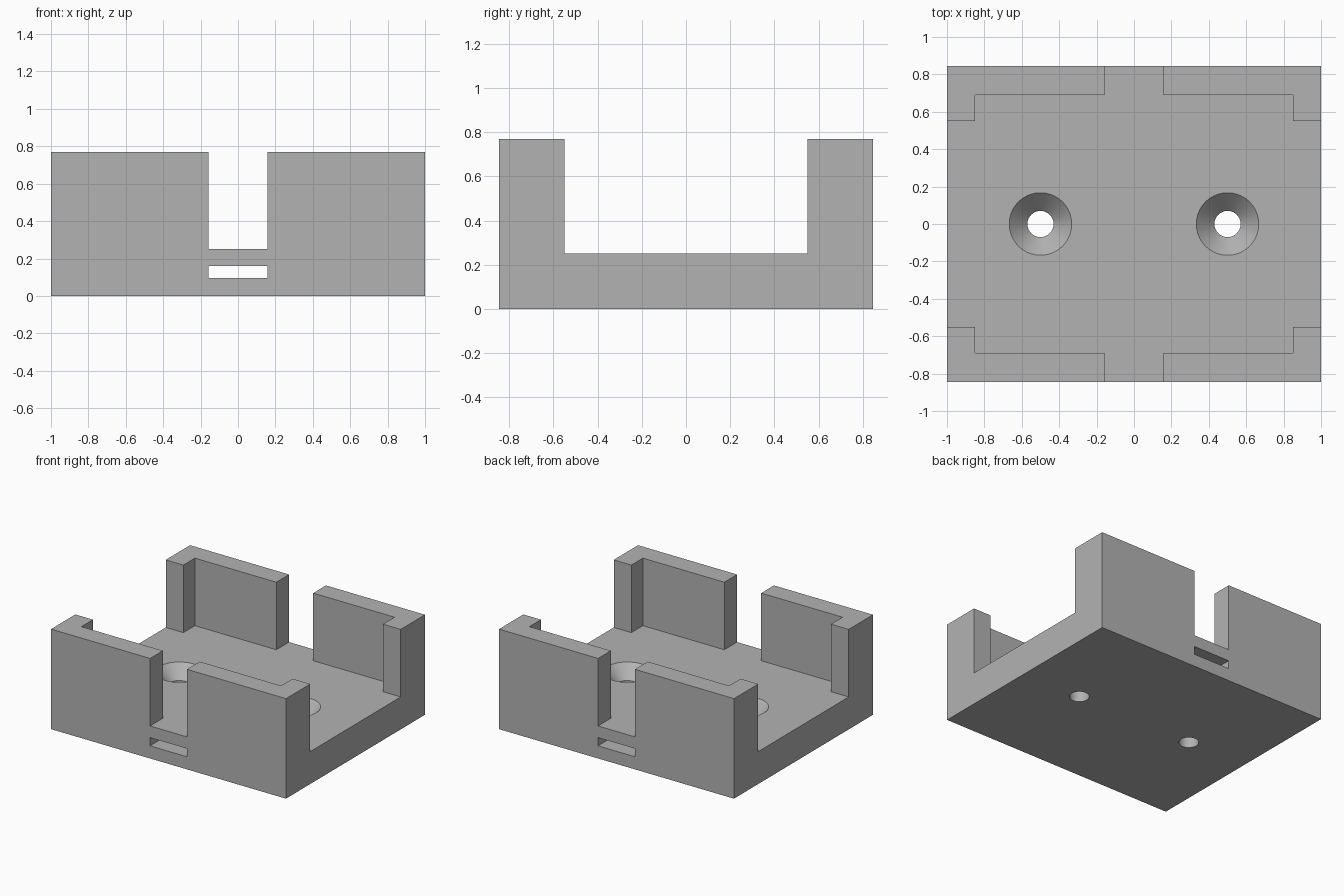
import bpy, bmesh, math

cube = bpy.data.objects.get("Cube")
if cube:
    bpy.data.objects.remove(cube, do_unlink=True)

# Main dimensions
HALF_X, HALF_Y, HEIGHT, FLOOR = 1.0, 0.845, 0.77, 0.25
GAP = 0.157

grey = bpy.data.materials.new("plain grey")
grey.use_nodes = True
colour = (0.45, 0.45, 0.45, 1)
grey.diffuse_color = colour
grey.node_tree.nodes["Principled BSDF"].inputs["Base Color"].default_value = colour


def add_object(name, bm):
    bmesh.ops.recalc_face_normals(bm, faces=bm.faces)
    mesh = bpy.data.meshes.new(name)
    bm.to_mesh(mesh)
    bm.free()
    mesh.materials.append(grey)
    obj = bpy.data.objects.new(name, mesh)
    bpy.context.collection.objects.link(obj)
    return obj


def prism(name, outline, low, high):
    bm = bmesh.new()
    face = bm.faces.new([bm.verts.new((x, y, low)) for x, y in outline])
    top = bmesh.ops.extrude_face_region(bm, geom=[face])["geom"]
    verts = [v for v in top if isinstance(v, bmesh.types.BMVert)]
    bmesh.ops.translate(bm, verts=verts, vec=(0, 0, high - low))
    return add_object(name, bm)


def rectangle(x, y):
    return [(-x, -y), (x, -y), (x, y), (-x, y)]


def lathe(name, profile, x, sides=64):
    bm = bmesh.new()
    rings = []
    for radius, z in profile:
        angles = [2 * math.pi * i / sides for i in range(sides)]
        rings.append([bm.verts.new((x + radius * math.cos(a), radius * math.sin(a), z))
                      for a in angles])
    for low, high in zip(rings, rings[1:]):
        for i in range(sides):
            j = (i + 1) % sides
            bm.faces.new((low[i], low[j], high[j], high[i]))
    bm.faces.new(rings[0][::-1])
    bm.faces.new(rings[-1])
    return add_object(name, bm)


# Solid block
tray = prism("mounting_tray", rectangle(HALF_X, HALF_Y), 0, HEIGHT)

# Cavity with openings on all four sides, leaving four corner walls
quarter = [(1.2, 0.55), (0.85, 0.55), (0.85, 0.69), (GAP, 0.69), (GAP, 1.1)]
half = quarter + [(-x, y) for x, y in reversed(quarter)]
outline = half + [(x, -y) for x, y in reversed(half)]
cutters = [prism("cavity_cutter", outline, FLOOR, 1)]

# Strap slot through the floor from front to back
cutters.append(prism("slot_cutter", rectangle(GAP, 1.1), 0.097, 0.16))

# Countersunk screw holes
screw = [(0.07, -0.1), (0.07, FLOOR - 0.097), (0.167, FLOOR), (0.167, 0.4)]
for side, x in (("right", -0.5), ("left", 0.5)):
    cutters.append(lathe(side + "_hole_cutter", screw, x))

# Cut the block and keep only the finished tray
for cutter in cutters:
    cutter.hide_render = True
    mod = tray.modifiers.new(cutter.name, "BOOLEAN")
    mod.operation = "DIFFERENCE"
    mod.solver = "EXACT"
    mod.object = cutter

bpy.ops.object.select_all(action="DESELECT")
tray.select_set(True)
bpy.context.view_layer.objects.active = tray
for mod in list(tray.modifiers):
    bpy.ops.object.modifier_apply(modifier=mod.name)
for cutter in cutters:
    bpy.data.objects.remove(cutter, do_unlink=True)

bpy.ops.object.shade_smooth_by_angle(angle=math.radians(30))
